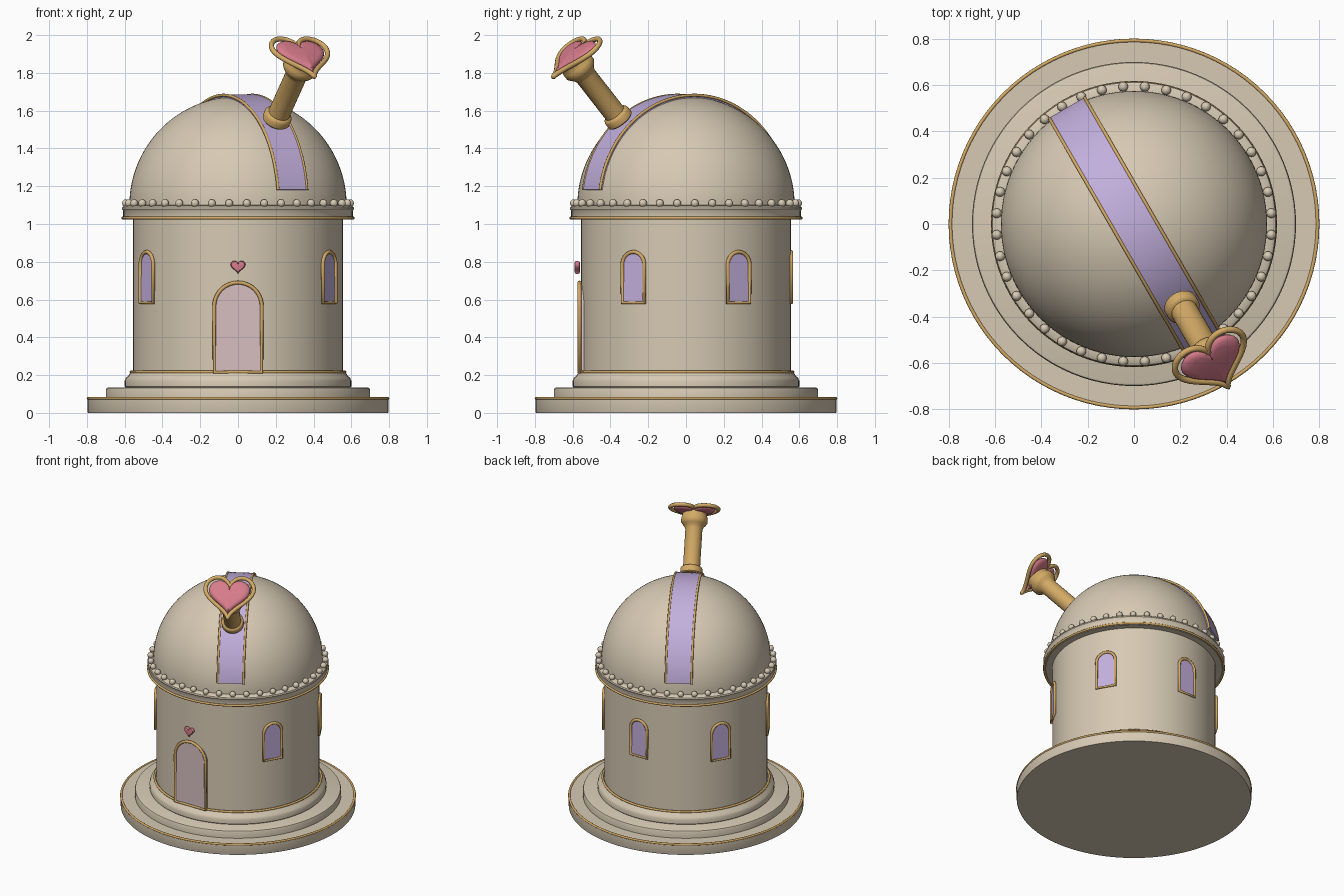
import bpy, bmesh
from math import sin, cos, pi, radians, sqrt
from mathutils import Matrix, Vector

if "Cube" in bpy.data.objects:
    bpy.data.objects.remove(bpy.data.objects["Cube"])


def material(name, rgb):
    m = bpy.data.materials.new(name)
    m.use_nodes = True
    m.diffuse_color = (*rgb, 1)
    m.node_tree.nodes["Principled BSDF"].inputs["Base Color"].default_value = (*rgb, 1)
    return m


stone = material("warm stone", (0.68, 0.59, 0.455))
gold = material("gold", (0.65, 0.4, 0.13))
lilac = material("lilac", (0.54, 0.43, 0.72))
blush = material("blush", (0.68, 0.52, 0.53))
pink = material("rose pink", (0.68, 0.2, 0.26))
meshes = []


def frame(azimuth, elevation, distance, z):
    """Local x runs sideways, y upward and z outward along the given direction."""
    az, el = radians(azimuth), radians(elevation)
    d, up = Vector((cos(az), sin(az), 0)), Vector((0, 0, 1))
    e = Vector((-sin(az), cos(az), 0))
    m = Matrix((e, up * cos(el) - d * sin(el), d * cos(el) + up * sin(el))).transposed().to_4x4()
    m.translation = d * distance + up * z
    return m


def add_mesh(name, bm, mat, matrix):
    bmesh.ops.recalc_face_normals(bm, faces=bm.faces)
    mesh = bpy.data.meshes.new(name)
    bm.to_mesh(mesh)
    bm.free()
    mesh.materials.append(mat)
    ob = bpy.data.objects.new(name, mesh)
    bpy.context.collection.objects.link(ob)
    ob.matrix_world = matrix
    meshes.append(ob)
    return ob


def loft(name, rings, mat, matrix=Matrix()):
    """Skin a stack of equal rings and cap both ends."""
    bm = bmesh.new()
    loops = [[bm.verts.new(p) for p in ring] for ring in rings]
    n = len(loops[0])
    for a, b in zip(loops, loops[1:]):
        for i in range(n):
            j = (i + 1) % n
            bm.faces.new((a[i], a[j], b[j], b[i]))
    bm.faces.new(loops[0])
    bm.faces.new(loops[-1])
    return add_mesh(name, bm, mat, matrix)


def circle(r, z, n=96):
    return [(r * cos(2 * pi * i / n), r * sin(2 * pi * i / n), z) for i in range(n)]


def lathe(name, profile, mat, matrix=Matrix(), n=96):
    return loft(name, [circle(r, z, n) for r, z in profile], mat, matrix)


def at_depth(outline, z, s=1):
    return [(x * s, y * s, z) for x, y in outline]


def tube(name, points, radius, mat, matrix=Matrix(), closed=True):
    cu = bpy.data.curves.new(name, "CURVE")
    cu.dimensions = "3D"
    cu.bevel_depth = radius
    cu.bevel_resolution = 3
    cu.use_fill_caps = True
    sp = cu.splines.new("POLY")
    sp.points.add(len(points) - 1)
    for p, co in zip(sp.points, points):
        p.co = (*co, 1)
    sp.use_cyclic_u = closed
    cu.materials.append(mat)
    ob = bpy.data.objects.new(name, cu)
    bpy.context.collection.objects.link(ob)
    ob.matrix_world = matrix
    return ob


def heart(half_width, n=64):
    s = half_width / 16
    ts = [2 * pi * i / n for i in range(n)]
    return [(s * 16 * sin(t) ** 3,
             s * (2.5 + 13 * cos(t) - 5 * cos(2 * t) - 2 * cos(3 * t) - cos(4 * t))) for t in ts]


def puffy_heart(name, half_width, depth, mat, matrix):
    layers = [(-1, 0.7), (-0.8, 0.88), (-0.4, 0.97), (0, 1), (0.4, 0.97), (0.8, 0.88), (1, 0.7)]
    outline = heart(half_width)
    return loft(name, [at_depth(outline, k * depth, s) for k, s in layers], mat, matrix)


def arch(half_width, bottom, top, n=20):
    spring = top - half_width
    arc = [(half_width * cos(pi * i / n), spring + half_width * sin(pi * i / n)) for i in range(n + 1)]
    return [(half_width, bottom)] + arc + [(-half_width, bottom)]


def arched_opening(name, azimuth, half_width, bottom, top, distance, mat):
    m = frame(azimuth, 0, distance, 0)
    outline = arch(half_width, bottom, top)
    loft(name + "_pane", [at_depth(outline, -0.04), at_depth(outline, 0)], mat, m)
    tube(name + "_frame", at_depth(outline, 0), 0.01, gold, m)


# Stepped base, wall and cornice
lathe("lower_step", [(0.795, 0), (0.797, 0.005), (0.797, 0.07), (0.787, 0.08)], stone)
lathe("upper_step", [(0.7, 0.075), (0.7, 0.122), (0.696, 0.131), (0.687, 0.135)], stone)
lathe("wall_foot", [(0.592, 0.13), (0.6, 0.14), (0.6, 0.17), (0.594, 0.185), (0.58, 0.197),
                    (0.57, 0.215)], stone)
lathe("round_wall", [(0.555, 0.2), (0.555, 1.04)], stone)
lathe("cornice", [(0.6, 1.025), (0.608, 1.035), (0.608, 1.07), (0.615, 1.08), (0.612, 1.09),
                  (0.6, 1.098), (0.57, 1.1)], stone)
for name, r, z in (("base_trim", 0.793, 0.077), ("wall_trim", 0.566, 0.216), ("cornice_trim", 0.61, 1.032)):
    tube(name, circle(r, z), 0.008, gold)

# Dome
dome_z, dome_r = 1.1, 0.575
steps = 32
lathe("dome", [(dome_r, 1.08)] + [(max(dome_r * cos(pi / 2 * i / steps), 0.003),
               dome_z + dome_r * sin(pi / 2 * i / steps)) for i in range(steps + 1)], stone)

# Beads around the dome foot
bm = bmesh.new()
for i in range(40):
    a = 2 * pi * (i + 0.5) / 40
    bmesh.ops.create_uvsphere(bm, u_segments=14, v_segments=8, radius=0.021,
                              matrix=Matrix.Translation((0.595 * cos(a), 0.595 * sin(a), 1.11)))
add_mesh("beads", bm, stone, Matrix())

# Shutter band over the dome with gold edges
aim = -60
band = frame(aim + 90, 0, 0, dome_z)
half, lift, start = 0.088, 0.586, radians(8)
angles = [start + (pi - 2 * start) * i / 64 for i in range(65)]
outer = [(lift * cos(a), lift * sin(a)) for a in angles]
inner = [(0.55 * cos(a), 0.55 * sin(a)) for a in reversed(angles)]
loft("shutter_band", [at_depth(outer + inner, -half), at_depth(outer + inner, half)], lilac, band)
for side, z in (("left", half), ("right", -half)):
    tube("shutter_trim_" + side, at_depth(outer, z, 0.993), 0.008, gold, band, closed=False)

# Door, windows and the heart over the door
arched_opening("door", -90, 0.126, 0.215, 0.69, 0.564, blush)
for i in range(1, 6):
    arched_opening("window_%d" % i, -90 + 60 * i, 0.067, 0.583, 0.852, 0.558, lilac)
puffy_heart("door_heart", 0.039, 0.014, pink, frame(-90, 0, 0.576, 0.77))

# Telescope with a heart-shaped lens
scope = frame(aim, 48, 0.7, 1.88)
lathe("telescope_tube", [(0.068, -0.45), (0.075, -0.443), (0.075, -0.41), (0.069, -0.4), (0.058, -0.395),
                         (0.058, -0.13), (0.066, -0.11), (0.08, -0.095), (0.09, -0.08), (0.09, -0.05),
                         (0.084, -0.04), (0.084, -0.012)], gold, scope, 48)
puffy_heart("lens", 0.14, 0.022, pink, scope)
tube("lens_rim", at_depth(heart(0.165), 0), 0.014, gold, scope)

bpy.ops.object.select_all(action="DESELECT")
for ob in meshes:
    ob.select_set(True)
bpy.context.view_layer.objects.active = meshes[0]
bpy.ops.object.shade_smooth_by_angle(angle=radians(35))
